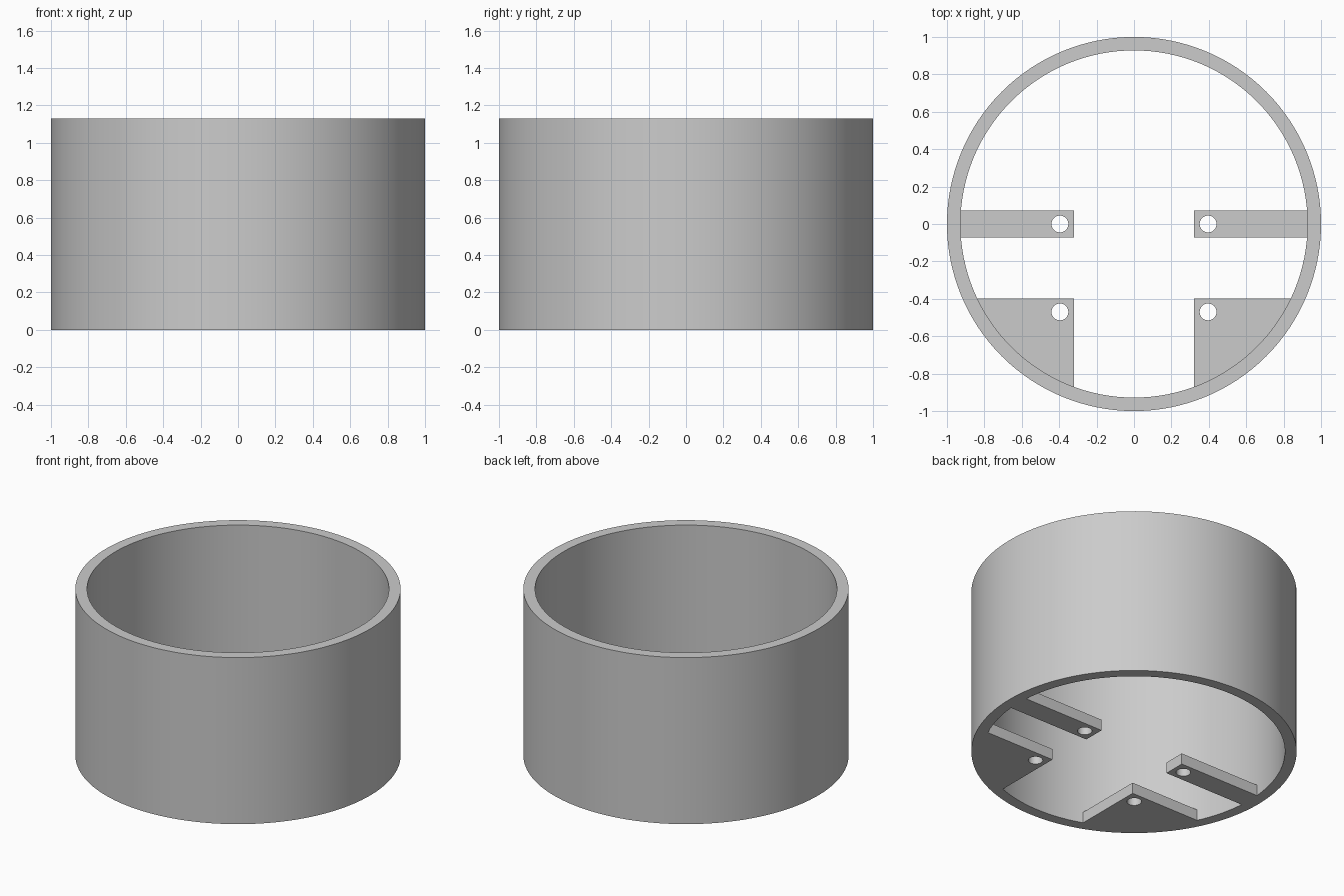
import bpy, bmesh
from math import sin, cos, asin, acos, pi, radians

cube = bpy.data.objects.get("Cube")
if cube:
    bpy.data.objects.remove(cube)

OUTER, INNER, HEIGHT = 1.0, 0.928, 1.13
PLATE = 0.075      # thickness of the mounting tabs
TAB_X = 0.322      # inner end of every tab
HOLE_X, HOLE_R = 0.396, 0.045

grey = bpy.data.materials.new("plain_grey")
grey.use_nodes = True
grey.diffuse_color = (0.6, 0.6, 0.6, 1)
grey.node_tree.nodes["Principled BSDF"].inputs["Base Color"].default_value = (0.6, 0.6, 0.6, 1)


def arc(r, a0, a1, n, x=0, y=0):
    return [(x + r * cos(a0 + (a1 - a0) * i / n), y + r * sin(a0 + (a1 - a0) * i / n))
            for i in range(n + 1)]


def circle(r, n, x=0, y=0):
    return arc(r, 0, 2 * pi, n, x, y)[:-1]


def extruded(name, outlines, height):
    """Solid standing on z = 0 from an outline, further outlines being holes."""
    curve = bpy.data.curves.new(name + "_outline", 'CURVE')
    curve.dimensions, curve.fill_mode = '2D', 'BOTH'
    curve.extrude = height / 2
    for points in outlines:
        spline = curve.splines.new('POLY')
        spline.points.add(len(points) - 1)
        for p, (x, y) in zip(spline.points, points):
            p.co = (x, y, 0, 1)
        spline.use_cyclic_u = True
    temp = bpy.data.objects.new(name + "_outline", curve)
    bpy.context.collection.objects.link(temp)
    graph = bpy.context.evaluated_depsgraph_get()
    mesh = bpy.data.meshes.new_from_object(temp.evaluated_get(graph))
    bpy.data.objects.remove(temp)
    bpy.data.curves.remove(curve)

    # Weld caps to walls and lift onto the ground
    bm = bmesh.new()
    bm.from_mesh(mesh)
    bmesh.ops.remove_doubles(bm, verts=bm.verts, dist=1e-5)
    bmesh.ops.translate(bm, verts=bm.verts, vec=(0, 0, height / 2))
    bmesh.ops.recalc_face_normals(bm, faces=bm.faces)
    bm.to_mesh(mesh)
    bm.free()
    mesh.name = name
    mesh.materials.clear()
    mesh.materials.append(grey)
    obj = bpy.data.objects.new(name, mesh)
    bpy.context.collection.objects.link(obj)
    bpy.ops.object.select_all(action='DESELECT')
    obj.select_set(True)
    bpy.context.view_layer.objects.active = obj
    bpy.ops.object.shade_smooth_by_angle(angle=radians(30))
    return obj


# Open tube wall
extruded("tube_wall", [circle(OUTER, 128), circle(INNER, 128)], HEIGHT)

# Tab outlines on the +x side; their curved ends sink slightly into the wall
R = INNER + 0.003
half = asin(0.073 / R)
middle = [(TAB_X, -0.073)] + arc(R, -half, half, 8) + [(TAB_X, 0.073)]
corner = [(TAB_X, -0.397)] + arc(R, -acos(TAB_X / R), -asin(0.397 / R), 20)

for side, s in (("left", 1), ("right", -1)):
    for name, outline, hole_y in (("middle_tab", middle, 0), ("front_tab", corner, -0.47)):
        shape = [(s * x, y) for x, y in outline]
        hole = circle(HOLE_R, 32, s * HOLE_X, hole_y)
        extruded(f"{side}_{name}", [shape, hole], PLATE)
